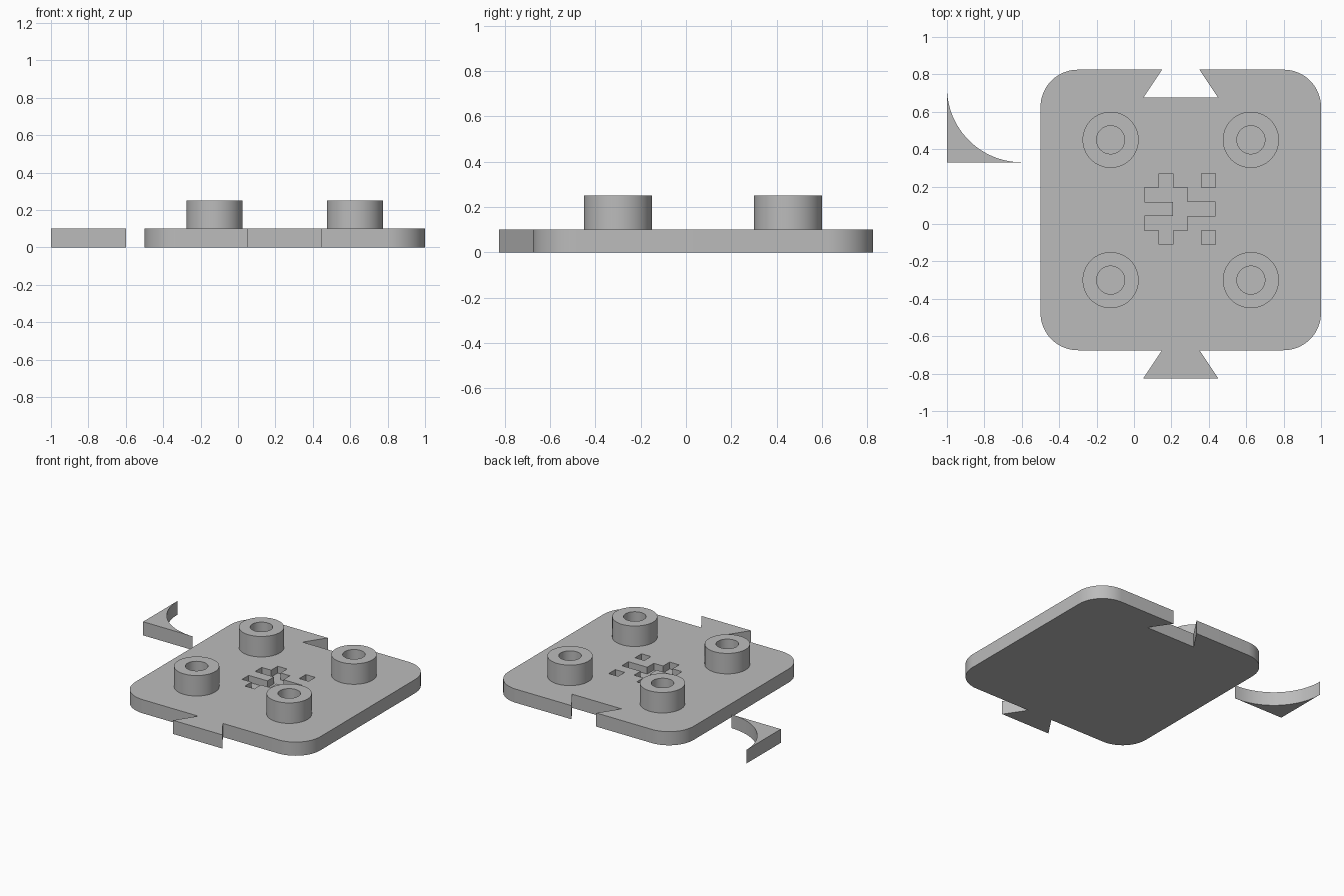
import bpy, bmesh
from math import cos, sin, pi, radians

if "Cube" in bpy.data.objects:
    bpy.data.objects.remove(bpy.data.objects["Cube"], do_unlink=True)

CX, CY = 0.25, 0.075      # plate centre
HALF, CORNER = 0.75, 0.2  # plate half width and corner radius
THICK = 0.1
NECK, FLARE, TAIL = 0.1, 0.2, 0.15  # dovetail half widths and length

grey = bpy.data.materials.new("grey plastic")
grey.use_nodes = True
grey.diffuse_color = (0.5, 0.5, 0.5, 1)
grey.node_tree.nodes["Principled BSDF"].inputs["Base Color"].default_value = (0.5, 0.5, 0.5, 1)


def finish(name, bm):
    bmesh.ops.recalc_face_normals(bm, faces=bm.faces)
    mesh = bpy.data.meshes.new(name)
    bm.to_mesh(mesh)
    bm.free()
    mesh.materials.append(grey)
    obj = bpy.data.objects.new(name, mesh)
    bpy.context.collection.objects.link(obj)
    return obj


def smooth(obj):
    bpy.ops.object.select_all(action='DESELECT')
    obj.select_set(True)
    bpy.context.view_layer.objects.active = obj
    bpy.ops.object.shade_smooth_by_angle(angle=radians(30))


def extrude_up(bm, height):
    grown = bmesh.ops.extrude_face_region(bm, geom=bm.faces[:])["geom"]
    verts = [v for v in grown if isinstance(v, bmesh.types.BMVert)]
    bmesh.ops.translate(bm, verts=verts, vec=(0, 0, height))


def prism(name, outline, height):
    bm = bmesh.new()
    bm.faces.new([bm.verts.new((x, y, 0)) for x, y in outline])
    extrude_up(bm, height)
    return finish(name, bm)


def arc(x, y, r, start, end, steps=16):
    angles = [radians(start + (end - start) * i / steps) for i in range(steps + 1)]
    return [(x + r * cos(a), y + r * sin(a)) for a in angles]


# Rounded plate outline with a dovetail tab in front and a socket behind
inner = HALF - CORNER
front, back = CY - HALF, CY + HALF
tail = [(-NECK, 0), (-FLARE, -TAIL), (FLARE, -TAIL), (NECK, 0)]
outline = arc(CX - inner, CY - inner, CORNER, 180, 270)
outline += [(CX + x, front + y) for x, y in tail]
outline += arc(CX + inner, CY - inner, CORNER, 270, 360)
outline += arc(CX + inner, CY + inner, CORNER, 0, 90)
outline += [(CX + x, back + y) for x, y in reversed(tail)]
outline += arc(CX - inner, CY + inner, CORNER, 90, 180)
plate = prism("base_plate", outline, THICK)

# Grid-shaped recess sunk into the plate top
pattern = [".X..X",
           "XXX..",
           "..XXX",
           "XXX..",
           ".X..X"]
CELL = 0.076
bm = bmesh.new()
for row, line in enumerate(pattern):
    for col, mark in enumerate(line):
        if mark == "X":
            x = CX - 0.003 + (col - 2.5) * CELL
            y = CY + 0.005 + (2.5 - row) * CELL
            bm.faces.new([bm.verts.new((x + a * CELL, y - b * CELL, THICK / 2))
                          for a, b in ((0, 0), (0, 1), (1, 1), (1, 0))])
bmesh.ops.remove_doubles(bm, verts=bm.verts, dist=0.001)
extrude_up(bm, THICK)
cutter = finish("recess_cutter", bm)
cutter.hide_render = True
cut = plate.modifiers.new("recess", 'BOOLEAN')
cut.operation = 'DIFFERENCE'
cut.solver = 'EXACT'
cut.object = cutter
bpy.context.view_layer.objects.active = plate
bpy.ops.object.modifier_apply(modifier=cut.name)
bpy.data.objects.remove(cutter, do_unlink=True)
smooth(plate)

# Four hollow pegs
for side, sx in (("right", -1), ("left", 1)):
    for end, sy in (("front", -1), ("back", 1)):
        bm = bmesh.new()
        profile = [(0.15, THICK), (0.15, 0.25), (0.075, 0.25), (0.075, THICK)]
        verts = [bm.verts.new((r, 0, z)) for r, z in profile]
        edges = [bm.edges.new(pair) for pair in zip(verts, verts[1:])]
        bmesh.ops.spin(bm, geom=verts + edges, cent=(0, 0, 0), axis=(0, 0, 1),
                       angle=2 * pi, steps=64)
        bmesh.ops.remove_doubles(bm, verts=bm.verts, dist=0.0005)
        bmesh.ops.translate(bm, verts=bm.verts, vec=(CX + sx * 0.375, CY + sy * 0.375, 0))
        smooth(finish(f"peg_{end}_{side}", bm))

# Separate corner fillet piece with a concave side
smooth(prism("corner_piece", [(-1, 0.33)] + arc(-0.6, 0.73, 0.4, 270, 180, 24), THICK))
